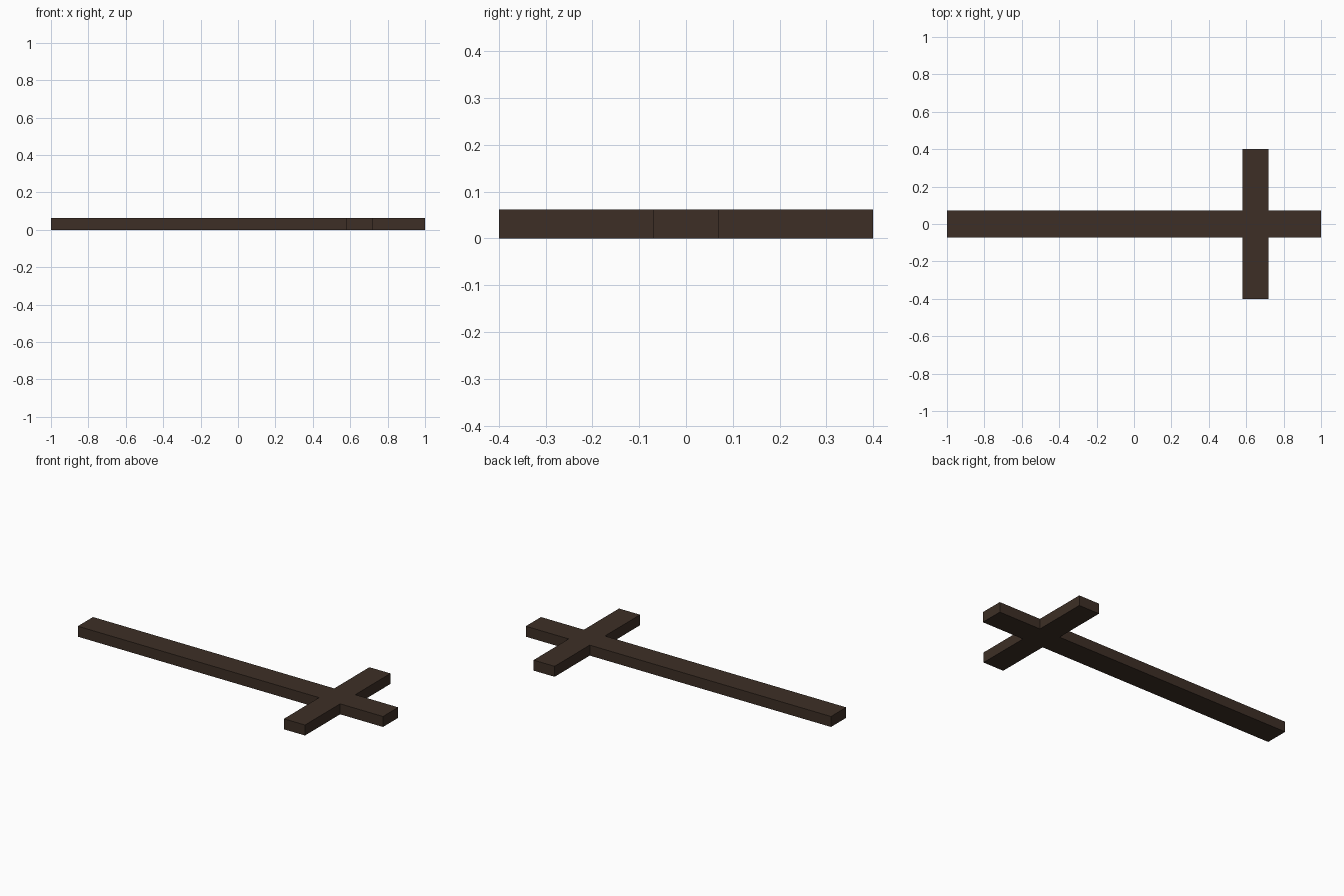
import bpy, bmesh

if "Cube" in bpy.data.objects:
    bpy.data.objects.remove(bpy.data.objects["Cube"])

THICK = 0.062            # thickness of both beams
HALF_BEAM = 0.071        # half width of the long beam
ARM_X0, ARM_X1 = 0.581, 0.719
ARM_REACH = 0.4

wood = bpy.data.materials.new("dark brown wood")
wood.diffuse_color = (0.047, 0.028, 0.019, 1.0)
wood.use_nodes = True
wood.node_tree.nodes["Principled BSDF"].inputs["Base Color"].default_value = wood.diffuse_color

# One side of the cross outline, mirrored across y = 0 for the other side
side = [(-1.0, -HALF_BEAM), (ARM_X0, -HALF_BEAM), (ARM_X0, -ARM_REACH),
        (ARM_X1, -ARM_REACH), (ARM_X1, -HALF_BEAM), (1.0, -HALF_BEAM)]
outline = side + [(x, -y) for x, y in reversed(side)]

# Flat cross: outline extruded upward into a single solid
bm = bmesh.new()
base = bm.faces.new([bm.verts.new((x, y, 0)) for x, y in outline])
top = bmesh.ops.extrude_face_region(bm, geom=[base], use_keep_orig=True)
verts = [v for v in top["geom"] if isinstance(v, bmesh.types.BMVert)]
bmesh.ops.translate(bm, verts=verts, vec=(0, 0, THICK))
bmesh.ops.recalc_face_normals(bm, faces=bm.faces)

mesh = bpy.data.meshes.new("wooden_cross")
bm.to_mesh(mesh)
bm.free()
mesh.materials.append(wood)
cross = bpy.data.objects.new("wooden_cross", mesh)
bpy.context.collection.objects.link(cross)
